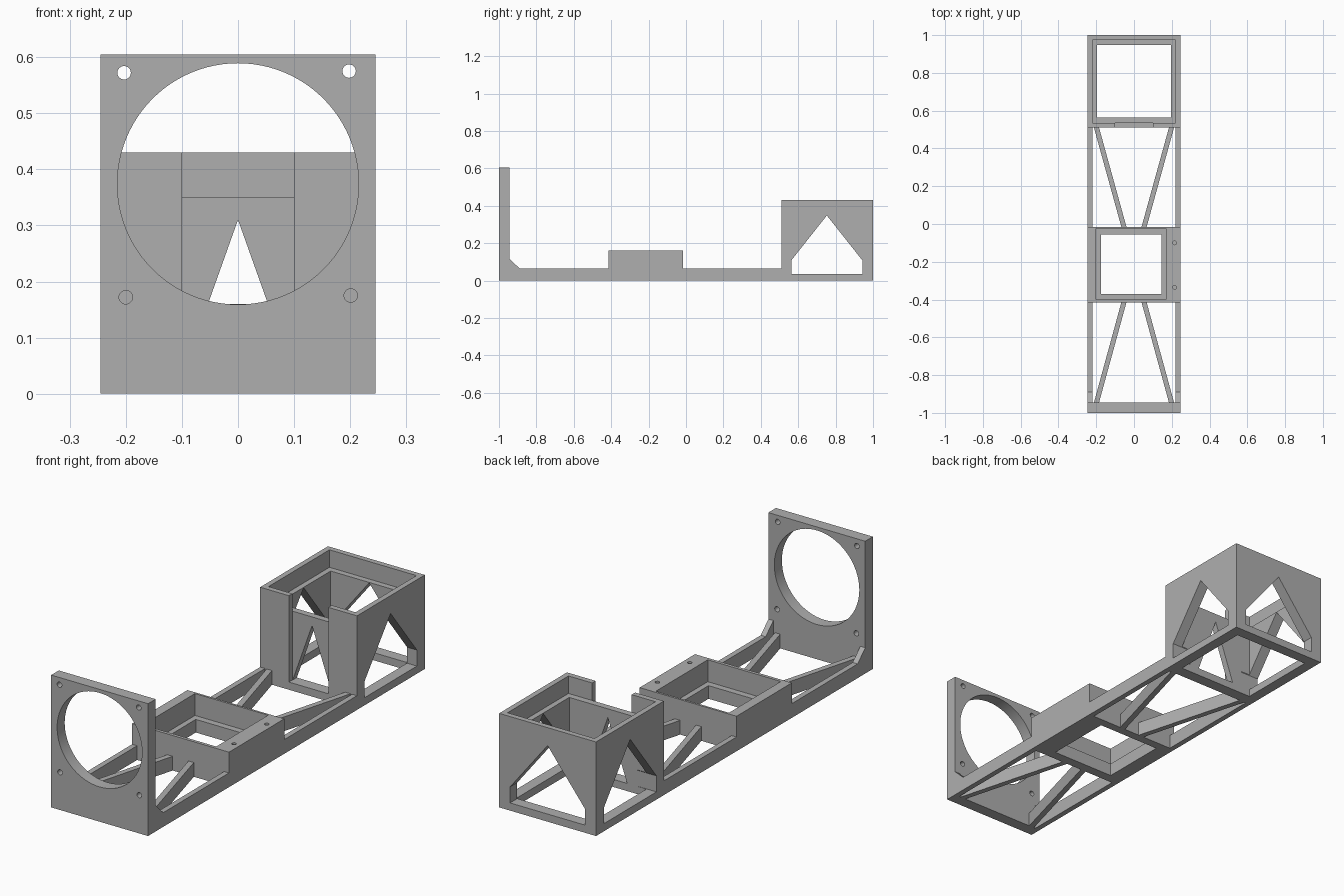
import bpy
import bmesh
from math import cos, sin, tau
from mathutils import Vector

default = bpy.data.objects.get("Cube")
if default:
    bpy.data.objects.remove(default, do_unlink=True)

grey = bpy.data.materials.new("plain grey")
grey.use_nodes = True
grey.diffuse_color = (0.43, 0.43, 0.43, 1)
grey.node_tree.nodes["Principled BSDF"].inputs["Base Color"].default_value = grey.diffuse_color


def prism(name, points, axis, low, high):
    """Extrude a 2D outline along an axis; outline uses the other two axes in order."""
    bm = bmesh.new()
    verts = []
    for p in points:
        co = list(p)
        co.insert("xyz".index(axis), low)
        verts.append(bm.verts.new(co))
    face = bm.faces.new(verts)
    moved = bmesh.ops.extrude_face_region(bm, geom=[face])["geom"]
    shift = Vector([high - low if a == axis else 0 for a in "xyz"])
    bmesh.ops.translate(bm, vec=shift, verts=[g for g in moved if isinstance(g, bmesh.types.BMVert)])
    bmesh.ops.recalc_face_normals(bm, faces=bm.faces)
    mesh = bpy.data.meshes.new(name)
    bm.to_mesh(mesh)
    bm.free()
    mesh.materials.append(grey)
    obj = bpy.data.objects.new(name, mesh)
    bpy.context.collection.objects.link(obj)
    return obj


def box(name, x0, x1, y0, y1, z0, z1):
    return prism(name, [(x0, y0), (x1, y0), (x1, y1), (x0, y1)], "z", z0, z1)


def circle(cx, cy, r, n):
    return [(cx + r * cos(tau * i / n), cy + r * sin(tau * i / n)) for i in range(n)]


def cut(target, cutter):
    """Subtract a cutter from a part, then discard the cutter."""
    cutter.hide_render = True
    mod = target.modifiers.new("cut", "BOOLEAN")
    mod.operation = "DIFFERENCE"
    mod.solver = "EXACT"
    mod.object = cutter
    with bpy.context.temp_override(object=target, active_object=target):
        bpy.ops.object.modifier_apply(modifier=mod.name)
    bpy.data.objects.remove(cutter, do_unlink=True)


W = 0.245          # half width of the frame
RAIL = 0.22        # inner face of the rails
RAIL_TOP = 0.065
PLATE_Y = -0.945
BLOCK = (-0.415, -0.015)
REAR = 0.51

# Front plate with a large round opening and four screw holes
plate = box("front_plate", -W, W, -1, PLATE_Y, 0, 0.605)
cut(plate, prism("opening", circle(0, 0.374, 0.215, 96), "y", -1.1, -0.9))
for x, z in [(-0.203, 0.572), (0.198, 0.575), (-0.2, 0.172), (0.201, 0.175)]:
    cut(plate, prism("screw_hole", circle(x, z, 0.012, 24), "y", -1.1, -0.9))

# Middle block: stepped pocket, through opening and two blind holes
block = box("middle_block", -W, W, *BLOCK, 0, 0.16)
cut(block, box("pocket", -0.2, 0.17, -0.4, -0.025, 0.06, 0.3))
cut(block, box("through_opening", -0.175, 0.145, -0.37, -0.055, -0.1, 0.2))
for y in (-0.335, -0.1):
    cut(block, prism("blind_hole", circle(0.215, y, 0.01, 24), "z", 0.06, 0.2))

# Rear box: stepped interior, slotted front, arched windows
rear = box("rear_box", -W, W, REAR, 1, 0, 0.43)
cut(rear, box("upper_pocket", -0.22, 0.22, 0.535, 0.975, 0.35, 0.6))
cut(rear, box("lower_opening", -0.195, 0.195, 0.565, 0.948, -0.1, 0.5))
cut(rear, box("front_slot", -0.1, 0.1, 0.4, 0.535, 0.035, 0.6))
cut(rear, prism("front_window", [(-0.098, 0.035), (0.098, 0.035), (0, 0.31)], "y", 0.4, 0.6))


def window(centre):
    outline = [(-0.19, 0.035), (0.19, 0.035), (0.19, 0.108), (0, 0.348), (-0.19, 0.108)]
    return [(centre + u, z) for u, z in outline]


cut(rear, prism("back_window", window(0), "y", 0.9, 1.1))
for side in (-1, 1):
    cut(rear, prism("side_window", window(0.753), "x", *sorted((side * 0.15, side * 0.3))))

# Rails, corner gussets and diagonal braces on both sides
for side, label in ((1, "left"), (-1, "right")):
    x0, x1 = sorted((side * RAIL, side * W))
    for bay, y0, y1 in (("front", PLATE_Y, BLOCK[0]), ("rear", BLOCK[1], REAR)):
        box(f"{bay}_rail_{label}", x0, x1, y0, y1, 0, RAIL_TOP)
        wide, narrow = (y0, y1) if bay == "front" else (y1, y0)
        brace = [(0.212, wide), (0.185, wide), (0.04, narrow), (0.067, narrow)]
        prism(f"{bay}_brace_{label}", [(side * x, y) for x, y in brace], "z", 0, RAIL_TOP)
    prism(f"gusset_{label}", [(PLATE_Y, RAIL_TOP), (-0.89, RAIL_TOP), (PLATE_Y, 0.118)], "x", x0, x1)

# Smooth the round holes while keeping edges sharp
for obj in (plate, block):
    bpy.ops.object.select_all(action="DESELECT")
    obj.select_set(True)
    bpy.context.view_layer.objects.active = obj
    bpy.ops.object.shade_smooth_by_angle()
